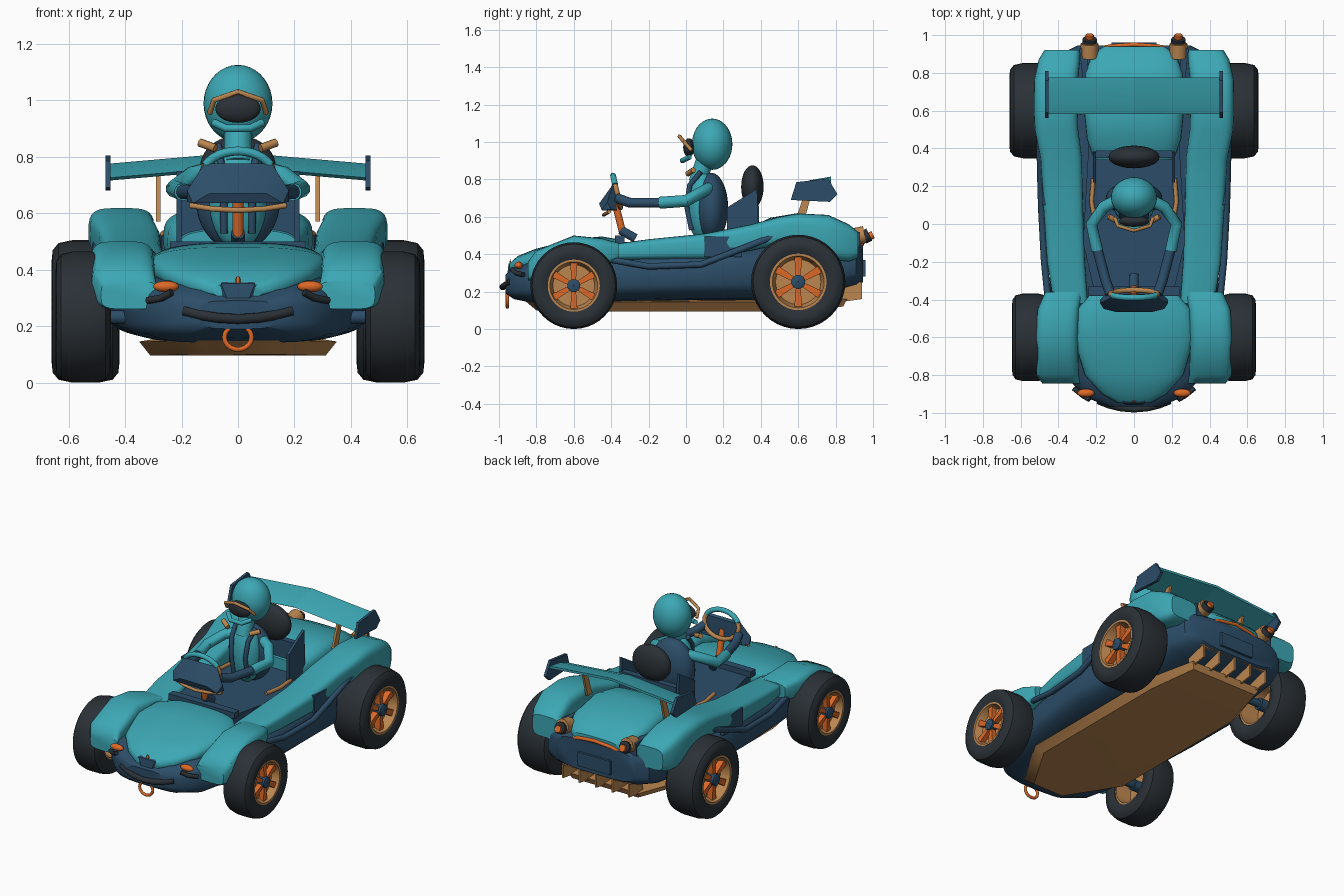
import bpy, bmesh, math
from mathutils import Vector

if "Cube" in bpy.data.objects:
    bpy.data.objects.remove(bpy.data.objects["Cube"])

def material(name, rgb):
    m = bpy.data.materials.new(name)
    m.diffuse_color = (*rgb, 1)
    m.use_nodes = True
    m.node_tree.nodes["Principled BSDF"].inputs["Base Color"].default_value = m.diffuse_color
    return m

TEAL = material("teal", (0.045, 0.39, 0.46))
NAVY = material("navy", (0.025, 0.075, 0.14))
DARK = material("charcoal", (0.023, 0.03, 0.037))
TAN = material("bronze", (0.50, 0.24, 0.08))
ORANGE = material("orange", (0.72, 0.14, 0.02))

def finish(name, bm, mat):
    bmesh.ops.recalc_face_normals(bm, faces=bm.faces[:])
    me = bpy.data.meshes.new(name)
    bm.to_mesh(me)
    bm.free()
    me.materials.append(mat)
    ob = bpy.data.objects.new(name, me)
    bpy.context.collection.objects.link(ob)
    return ob

def skin(name, rings, mat, wrap=False):
    """Bridge a row of rings; cap the ends, or close the row on itself."""
    bm = bmesh.new()
    vs = [[bm.verts.new(p) for p in r] for r in rings]
    n = len(vs[0])
    for i in range(len(vs) if wrap else len(vs) - 1):
        a, b = vs[i], vs[(i + 1) % len(vs)]
        for j in range(n):
            bm.faces.new((a[j], a[(j + 1) % n], b[(j + 1) % n], b[j]))
    if not wrap:
        bm.faces.new(vs[0])
        bm.faces.new(vs[-1])
    return finish(name, bm, mat)

def hull(name, stations, mat, e=0.5, s=1, n=32):
    """Rounded-box sections along y: (y, centre x, half width, low z, high z)."""
    def power(v):
        return math.copysign(abs(v) ** e, v)
    rings = []
    for y, xc, hw, z0, z1 in stations:
        ang = [2 * math.pi * k / n for k in range(n)]
        rings.append([(s * (xc + hw * power(math.cos(a))), y,
                       (z0 + z1) / 2 + (z1 - z0) / 2 * power(math.sin(a))) for a in ang])
    return skin(name, rings, mat)

def convex(name, pts, mat, mirror=False):
    bm = bmesh.new()
    pts = list(pts) + ([(-x, y, z) for x, y, z in pts] if mirror else [])
    for p in pts:
        bm.verts.new(p)
    r = bmesh.ops.convex_hull(bm, input=bm.verts[:])
    bmesh.ops.delete(bm, geom=list({v for v in r["geom_interior"] + r["geom_unused"]
                                    if isinstance(v, bmesh.types.BMVert)}), context='VERTS')
    bmesh.ops.dissolve_limit(bm, angle_limit=0.02, verts=bm.verts[:], edges=bm.edges[:])
    return finish(name, bm, mat)

def slab(name, x0, x1, outline, mat):
    """A convex (y, z) outline extruded from x0 to x1."""
    return convex(name, [(x, y, z) for x in (x0, x1) for y, z in outline], mat)

def box(name, x0, x1, y0, y1, z0, z1, mat):
    return slab(name, x0, x1, [(y0, z0), (y1, z0), (y1, z1), (y0, z1)], mat)

def ellipsoid(name, c, r, mat):
    bm = bmesh.new()
    bmesh.ops.create_uvsphere(bm, u_segments=32, v_segments=18, radius=1)
    for v in bm.verts:
        v.co = Vector([c[i] + r[i] * v.co[i] for i in range(3)])
    return finish(name, bm, mat)

def tube(name, pts, r, mat, cyclic=False):
    cu = bpy.data.curves.new(name, 'CURVE')
    cu.dimensions = '3D'
    cu.bevel_depth, cu.bevel_resolution, cu.use_fill_caps = r, 3, True
    sp = cu.splines.new('POLY')
    sp.points.add(len(pts) - 1)
    for q, p in zip(sp.points, pts):
        q.co = (*p, 1)
    sp.use_cyclic_u = cyclic
    cu.materials.append(mat)
    ob = bpy.data.objects.new(name, cu)
    bpy.context.collection.objects.link(ob)
    return ob

def lathe(name, profile, y, z, s, mat, n=40):
    """Spin a closed (x, radius) profile around the axle."""
    ang = [2 * math.pi * k / n for k in range(n)]
    return skin(name, [[(s * x, y + r * math.cos(a), z + r * math.sin(a)) for x, r in profile]
                       for a in ang], mat, wrap=True)

# Wheels
def wheel(label, s, x, w, y, R):
    lathe(label + "_tyre", [(x + a * w, b * R) for a, b in (
        (-.85, .58), (-1, .72), (-.97, .86), (-.8, .96), (-.4, 1), (.4, 1),
        (.8, .96), (.97, .86), (1, .72), (.85, .58))], y, R, s, DARK)
    lathe(label + "_rim", [(x + a * w, b * R) for a, b in (
        (-.8, .6), (-.8, .53), (.25, .5), (.25, .03), (.4, .03), (.4, .48),
        (.88, .55), (.88, .6))], y, R, s, TAN)
    lathe(label + "_hub", [(x + a * w, b * R) for a, b in (
        (-.6, .01), (-.6, .15), (.85, .15), (.9, .1), (.9, .01))], y, R, s, NAVY, 16)
    for k in range(6):
        a = math.radians(60 * k + 30)
        d, t = Vector((0, math.cos(a), math.sin(a))), Vector((0, -math.sin(a), math.cos(a)))
        o = Vector((0, y, R))
        pts = [o + d * (r * R) + t * (q * h * R) + Vector((s * (x + e * w), 0, 0))
               for r, h in ((.12, .05), (.55, .085)) for q in (-1, 1) for e in (.35, .72)]
        convex(label + "_spoke", pts, ORANGE)

for s in (1, -1):
    wheel("rear_wheel", s, .54, .12, .6, .252)
    wheel("front_wheel", s, .548, .098, -.6, .232)
for y, z in ((-.6, .232), (.6, .252)):
    tube("axle", [(-.5, y, z), (.5, y, z)], .025, NAVY)

# Lower tub, floor pan and diffuser
hull("tub", [(-.965, 0, .14, .19, .29), (-.92, 0, .25, .16, .33), (-.82, 0, .35, .14, .37),
             (-.6, 0, .41, .14, .39), (-.38, 0, .44, .145, .41), (0, 0, .47, .15, .44),
             (.35, 0, .475, .15, .45), (.45, 0, .42, .16, .46), (.8, 0, .40, .2, .47),
             (.91, 0, .37, .23, .47), (.945, 0, .30, .25, .45)], NAVY, .55)
convex("cockpit_floor", [(.24, .42, z) for z in (.4, .465)] + [(.27, -.1, z) for z in (.4, .465)]
       + [(.2, -.4, z) for z in (.4, .465)], NAVY, True)
convex("floor_pan", [(.14, -.86, .15), (.35, -.5, .145), (.35, .55, .145), (.26, .86, .16),
                     (.11, -.8, .1), (.31, -.47, .095), (.31, .53, .095), (.24, .84, .12)], TAN, True)
for k in range(5):
    x = -.24 + .12 * k
    slab("diffuser_fin", x - .006, x + .006, [(.8, .14), (.94, .16), (.94, .25), (.8, .27)], TAN)
box("diffuser_roof", -.25, .25, .8, .93, .24, .255, TAN)

# Upper bodywork
hull("hood", [(-.945, 0, .09, .30, .35), (-.9, 0, .17, .3, .39), (-.8, 0, .26, .32, .43),
              (-.6, 0, .32, .34, .48), (-.45, 0, .30, .36, .495), (-.36, 0, .22, .38, .48)], TEAL, .75)
hull("rear_deck", [(.34, 0, .21, .4, .54), (.45, 0, .25, .4, .595), (.6, 0, .265, .4, .62),
                   (.8, 0, .26, .4, .575), (.9, 0, .22, .42, .53), (.94, 0, .16, .44, .49)], TEAL, .6)
for s in (1, -1):
    hull("front_fender", [(-.845, .385, .1, .26, .36), (-.8, .405, .112, .26, .42),
                          (-.6, .41, .113, .3, .5), (-.45, .4, .11, .33, .485),
                          (-.36, .37, .1, .37, .46)], TEAL, .5, s)
    hull("side_pod", [(-.42, .335, .09, .37, .45), (-.2, .36, .1, .37, .48), (.1, .375, .105, .37, .51),
                      (.35, .385, .11, .42, .56), (.5, .41, .115, .45, .6), (.6, .413, .117, .42, .618),
                      (.76, .413, .117, .37, .61), (.87, .395, .11, .36, .56),
                      (.92, .38, .095, .38, .52)], TEAL, .5, s)
    # Side bar and plain side plate
    tube("side_bar", [(s * x, y, z) for x, y, z in ((.455, -.4, .37), (.475, -.2, .335), (.49, .08, .345),
                                                   (.495, .25, .41), (.5, .48, .5))], .018, NAVY)
    box("side_plate", s * .46, s * .487, .1, .3, .385, .495, NAVY)

# Nose details
tube("front_bumper", [(x, -.98 + 1.2 * x * x, .225 + .8 * x * x)
                      for x in (-.19, -.13, -.07, 0, .07, .13, .19)], .018, DARK)
tube("tow_ring", [(.048 * math.cos(a), -.955, .16 + .043 * math.sin(a))
                  for a in (math.pi * k / 10 for k in range(20))], .009, ORANGE, True)
convex("nose_fin", [(.006, -.955, .3), (.006, -.94, .375), (.02, -.93, .31), (.006, -.92, .3)], ORANGE, True)
convex("nose_scoop", [(.06, -.948, .35), (.04, -.955, .3), (.07, -.93, .3), (.05, -.92, .365)], NAVY, True)
for s in (1, -1):
    ellipsoid("headlight", (s * .255, -.895, .34), (.045, .022, .02), ORANGE)
    tube("nose_vane", [(s * .235, -.93, .32), (s * .27, -.91, .3), (s * .32, -.87, .29)], .013, DARK)

# Tail details
tube("tail_strip", [(x, .95 - x * x * .6, .47 - x * x) for x in (-.2, -.12, 0, .12, .2)], .011, ORANGE)
box("rear_plate", -.12, .12, .93, .96, .28, .37, NAVY)
for s in (1, -1):
    for name, r, y0, y1, mat in (("tail_lamp_case", .048, .88, .955, TAN), ("tail_lamp", .038, .95, .98, DARK),
                                 ("tail_lamp_core", .022, .97, 1.0, ORANGE)):
        tube(name, [(s * .235, y0, .49), (s * .235, y1, .505)], r, mat)
    convex("tail_slit", [(s * x, y, z) for x, y in ((.25, .93), (.29, .93), (.24, .76), (.27, .76))
                         for z in (.42, .52)], NAVY)

# Rear wing
for s in (1, -1):
    convex("wing_half", [(s * x, y, zc + dz) for x, zc in ((0, .785), (.46, .745)) for y, dz in (
        (.583, -.02), (.66, .01), (.775, .03), (.775, .015), (.6, -.03))], TEAL)
    slab("wing_end_plate", s * .452, s * .47, [(.56, .69), (.59, .785), (.76, .805), (.81, .72), (.77, .68)], NAVY)
    slab("wing_strut", s * .275, s * .29, [(.58, .57), (.63, .57), (.68, .755), (.645, .755)], TAN)

# Seat
box("seat_back", -.2, .2, .35, .39, .45, .66, NAVY)
ellipsoid("headrest", (0, .355, .76), (.135, .06, .115), DARK)
for s in (1, -1):
    slab("seat_side", s * .2, s * .218, [(.22, .46), (.22, .65), (.38, .75), (.39, .46)], NAVY)
    tube("seat_trim", [(s * .205, 0, .475), (s * .225, .12, .475), (s * .215, .24, .475)], .012, TAN)

# Steering unit
convex("dash", [(.18, -.42, .68), (.12, -.39, .775), (.16, -.45, .635), (.18, -.4, .64),
                (.1, -.465, .67), (.11, -.375, .765), (.15, -.37, .635)], NAVY, True)
tube("dash_lip", [(x, -.44 + x * x, .61 + .6 * x * x) for x in (-.17, -.09, 0, .09, .17)], .01, TAN)
def rim_arc(a0, a1):
    ang = [math.radians(a0 + (a1 - a0) * k / 12) for k in range(13)]
    return [(.125 * math.cos(a), -.37 - .02 * math.sin(a), .735 + .085 * math.sin(a)) for a in ang]
tube("steering_rim_top", rim_arc(25, 155), .016, TEAL)
tube("steering_rim_bottom", rim_arc(155, 385), .014, TAN)
tube("steering_column", [(0, -.385, .7), (0, -.34, .52)], .02, ORANGE)
tube("column_foot", [(0, -.35, .53), (0, -.27, .485)], .025, NAVY)
box("cockpit_bar", -.24, .24, -.38, -.33, .46, .5, NAVY)

# Driver
ellipsoid("torso", (0, .135, .65), (.15, .09, .185), NAVY)
ellipsoid("chest", (0, .085, .66), (.105, .08, .19), TEAL)
tube("neck", [(0, .06, .78), (0, .1, .9)], .05, TEAL)
ellipsoid("helmet", (0, .14, .988), (.122, .108, .137), TEAL)
ellipsoid("visor", (0, .015, .97), (.08, .03, .05), DARK)
tube("visor_frame", [(x, y, z) for x, y, z in (
    (-.1, .03, .955), (-.085, -.01, 1.0), (0, -.035, 1.03), (.085, -.01, 1.0), (.1, .03, .955))], .01, TAN)
tube("chin_guard", [(-.085, .02, .92), (-.04, -.02, .9), (.04, -.02, .9), (.085, .02, .92)], .014, TEAL)
for s in (1, -1):
    tube("arm", [(s * .1, .12, .75), (s * .16, .09, .735), (s * .225, 0, .685), (s * .195, -.14, .675)], .032, TEAL)
    tube("glove", [(s * .195, -.13, .675), (s * .15, -.3, .675), (s * .125, -.37, .7)], .027, NAVY)
    tube("harness", [(s * .07, .08, .84), (s * .06, .02, .77), (s * .05, .003, .66), (s * .05, .03, .53)], .014, NAVY)
    tube("collar", [(s * .08, .01, .83), (s * .135, .04, .85)], .015, TAN)

# Turn tubes into meshes, smooth the round surfaces
bpy.ops.object.select_all(action='SELECT')
bpy.context.view_layer.objects.active = bpy.data.objects["tub"]
bpy.ops.object.convert(target='MESH')
bpy.ops.object.select_all(action='SELECT')
bpy.ops.object.shade_smooth_by_angle(angle=math.radians(38))
